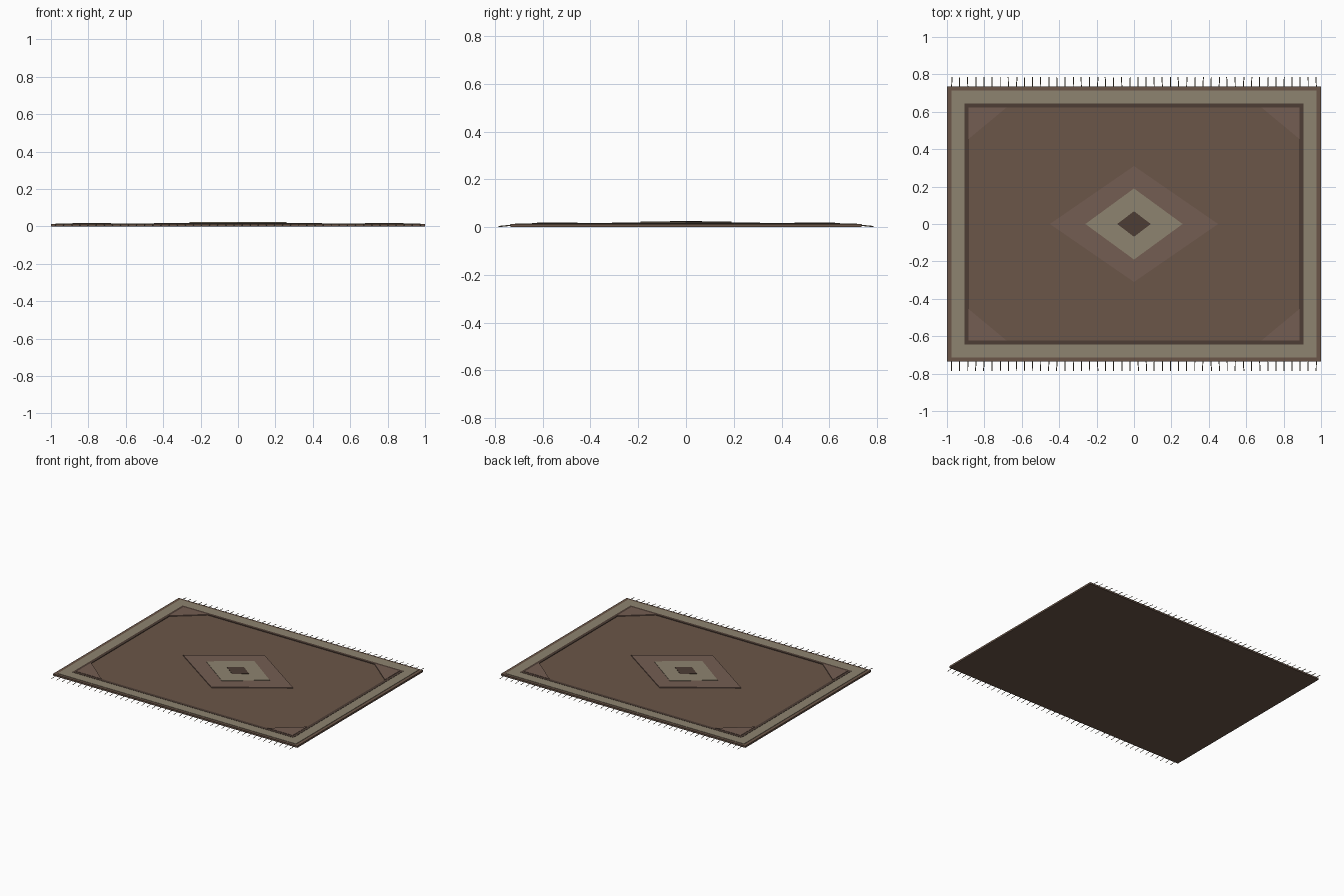
import bpy, bmesh, random

if "Cube" in bpy.data.objects:
    bpy.data.objects.remove(bpy.data.objects["Cube"])

random.seed(4)


def material(name, rgb):
    m = bpy.data.materials.new(name)
    m.diffuse_color = (*rgb, 1)
    m.use_nodes = True
    m.node_tree.nodes["Principled BSDF"].inputs["Base Color"].default_value = m.diffuse_color
    return m


BROWN = material("brown_wool", (0.145, 0.092, 0.065))
ROSE = material("rose_brown_wool", (0.175, 0.11, 0.085))
CREAM = material("cream_wool", (0.27, 0.23, 0.16))
DARK = material("dark_wool", (0.075, 0.048, 0.036))


def finish(name, bm, mat):
    bmesh.ops.recalc_face_normals(bm, faces=bm.faces)
    me = bpy.data.meshes.new(name)
    bm.to_mesh(me)
    bm.free()
    me.materials.append(mat)
    ob = bpy.data.objects.new(name, me)
    bpy.context.collection.objects.link(ob)
    return ob


def slab(name, points, z0, z1, mat):
    bm = bmesh.new()
    low = bm.faces.new([bm.verts.new((x, y, z0)) for x, y in points])
    top = bmesh.ops.extrude_face_region(bm, geom=[low], use_keep_orig=True)
    bmesh.ops.translate(bm, vec=(0, 0, z1 - z0),
                        verts=[v for v in top["geom"] if isinstance(v, bmesh.types.BMVert)])
    return finish(name, bm, mat)


def frame(name, outer, inner, z0, z1, mat):
    # rectangular ring: section swept round four mitred corners
    bm = bmesh.new()
    section = [(outer, z0), (outer, z1), (inner, z1), (inner, z0)]
    rings = [[bm.verts.new((sx * h[0], sy * h[1], z)) for h, z in section]
             for sx, sy in ((1, 1), (-1, 1), (-1, -1), (1, -1))]
    for i in range(4):
        a, b = rings[i], rings[(i + 1) % 4]
        for k in range(4):
            n = (k + 1) % 4
            bm.faces.new((a[k], b[k], b[n], a[n]))
    return finish(name, bm, mat)


# woven body
W, H, TOP = 1.0, 0.735, 0.013
slab("rug_body", [(-W, -H), (W, -H), (W, H), (-W, H)], 0, TOP, BROWN)

# border bands
frame("cream_border", (0.975, 0.715), (0.905, 0.645), 0.010, 0.0155, CREAM)
frame("dark_border_line", (0.905, 0.645), (0.882, 0.622), 0.010, 0.017, DARK)

# corner ornaments
for sx in (-1, 1):
    for sy in (-1, 1):
        slab("corner_ornament", [(sx * 0.884, sy * 0.455), (sx * 0.884, sy * 0.624),
                                 (sx * 0.68, sy * 0.624)], 0.010, 0.019, ROSE)

# stacked diamond medallion
for name, a, b, z, mat in (("outer_medallion", 0.45, 0.31, 0.0195, ROSE),
                           ("middle_medallion", 0.26, 0.19, 0.0225, CREAM),
                           ("inner_medallion", 0.09, 0.068, 0.025, DARK)):
    slab(name, [(a, 0), (0, b), (-a, 0), (0, -b)], 0.010, z, mat)

# fringe threads drooping from both long ends
N, R = 46, 0.0025
for label, s in (("front", -1), ("back", 1)):
    bm = bmesh.new()
    for i in range(N):
        x = -0.975 + 1.95 * i / (N - 1)
        drift = random.uniform(-0.003, 0.003)
        path = [(x, 0.730, 0.008), (x + drift * 0.4, 0.757, 0.005), (x + drift, 0.785, 0.0025)]
        rings = [[bm.verts.new((px + dx * R, s * py, pz + dz * R))
                  for dx, dz in ((1, 0), (0, 1), (-1, 0), (0, -1))] for px, py, pz in path]
        for a, b in zip(rings, rings[1:]):
            for k in range(4):
                n = (k + 1) % 4
                bm.faces.new((a[k], a[n], b[n], b[k]))
        bm.faces.new(rings[0])
        bm.faces.new(rings[-1])
    finish(label + "_fringe", bm, CREAM)
